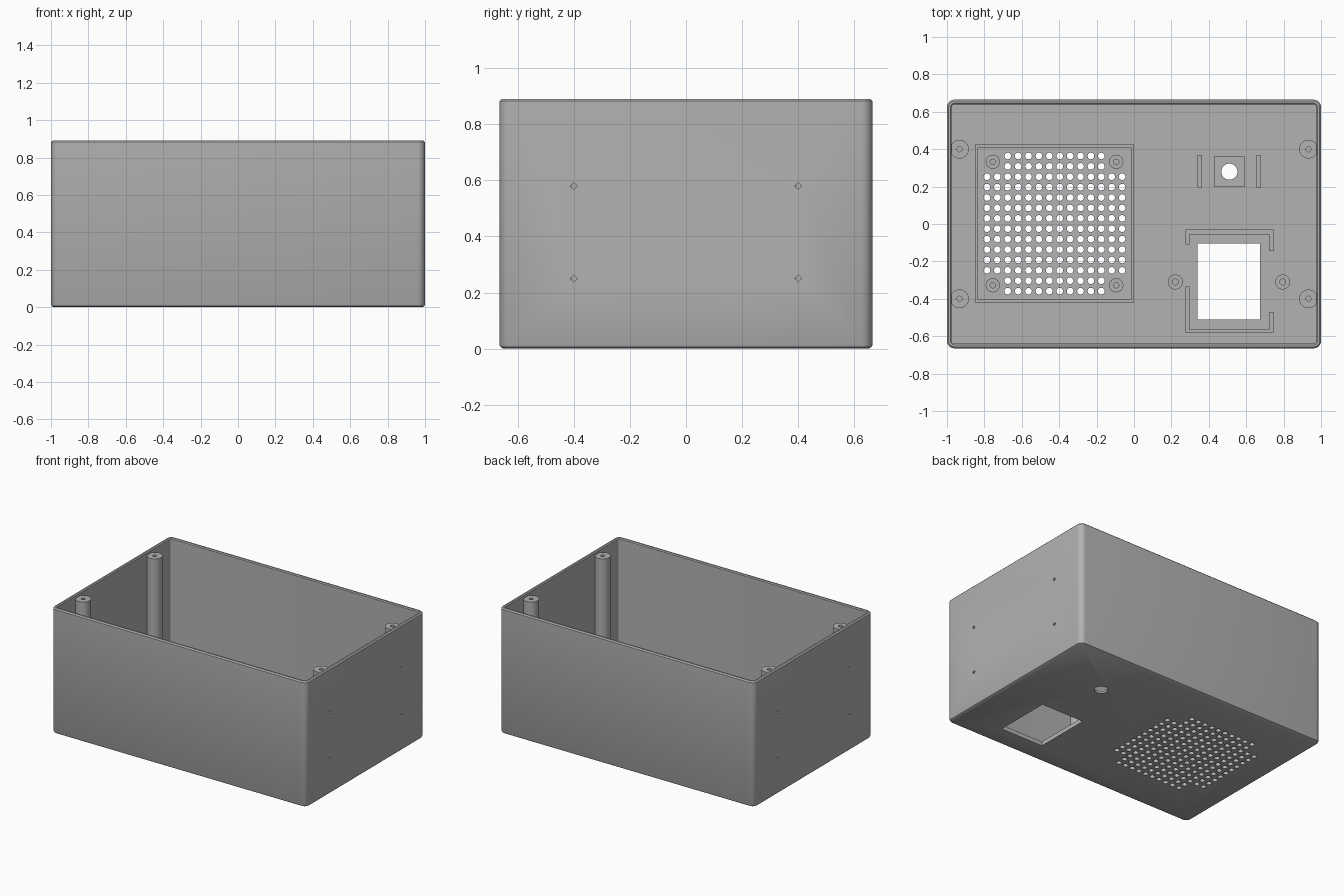
import bpy, bmesh, math
from mathutils import Matrix

if "Cube" in bpy.data.objects:
    bpy.data.objects.remove(bpy.data.objects["Cube"], do_unlink=True)

grey = bpy.data.materials.new("plain grey")
grey.use_nodes = True
grey.diffuse_color = (0.45, 0.45, 0.45, 1)
grey.node_tree.nodes["Principled BSDF"].inputs["Base Color"].default_value = (0.45, 0.45, 0.45, 1)

HALF_X, HALF_Y, HEIGHT = 1.0, 0.665, 0.89
WALL, FLOOR, CORNER = 0.025, 0.03, 0.04
FAN_X, FAN_Y = -0.425, 0.0025


def finish(name, bm, smooth=True):
    bmesh.ops.recalc_face_normals(bm, faces=bm.faces)
    mesh = bpy.data.meshes.new(name)
    bm.to_mesh(mesh)
    bm.free()
    mesh.materials.append(grey)
    ob = bpy.data.objects.new(name, mesh)
    bpy.context.collection.objects.link(ob)
    if smooth:
        bpy.ops.object.select_all(action='DESELECT')
        ob.select_set(True)
        bpy.context.view_layer.objects.active = ob
        bpy.ops.object.shade_smooth_by_angle(angle=math.radians(30))
    return ob


def add_box(bm, x0, x1, y0, y1, z0, z1):
    m = Matrix.Translation(((x0 + x1) / 2, (y0 + y1) / 2, (z0 + z1) / 2))
    bmesh.ops.create_cube(bm, size=1, matrix=m @ Matrix.Diagonal((x1 - x0, y1 - y0, z1 - z0, 1)))


def add_rod(bm, x, y, z, radius, depth, sides, turn=None):
    m = Matrix.Translation((x, y, z)) @ (turn or Matrix())
    bmesh.ops.create_cone(bm, cap_ends=True, segments=sides, radius1=radius,
                          radius2=radius, depth=depth, matrix=m)


def cut(ob, cutter):
    mod = ob.modifiers.new("holes", 'BOOLEAN')
    mod.object = cutter
    mod.operation = 'DIFFERENCE'
    mod.solver = 'EXACT'
    cutter.hide_render = True
    cutter.hide_viewport = True
    cutter.hide_set(True)


def rounded_loop(bm, inset, z):
    r = max(CORNER - inset, 0.015)
    verts = []
    for k, (sx, sy) in enumerate([(1, 1), (-1, 1), (-1, -1), (1, -1)]):
        cx, cy = sx * (HALF_X - inset - r), sy * (HALF_Y - inset - r)
        for i in range(7):
            a = math.pi / 2 * (k + i / 6)
            verts.append(bm.verts.new((cx + r * math.cos(a), cy + r * math.sin(a), z)))
    return verts


def tube(name, x, y, radius, bore, top):
    # Round post with a screw bore down to the floor
    bm = bmesh.new()
    n, rings = 24, []
    for r, z in [(radius, FLOOR - 0.01), (radius, top), (bore, top), (bore, FLOOR + 0.005)]:
        rings.append([bm.verts.new((x + r * math.cos(math.tau * i / n),
                                    y + r * math.sin(math.tau * i / n), z)) for i in range(n)])
    for a, b in zip(rings, rings[1:]):
        for i in range(n):
            bm.faces.new((a[i], a[(i + 1) % n], b[(i + 1) % n], b[i]))
    bm.faces.new(rings[0])
    bm.faces.new(rings[-1])
    return finish(name, bm)


# Open box with rounded corners, bevelled base and softened rim
bm = bmesh.new()
profile = [(0.015, 0), (0.004, 0.006), (0, 0.015), (0, HEIGHT - 0.008), (0.008, HEIGHT),
           (WALL - 0.006, HEIGHT), (WALL, HEIGHT - 0.006), (WALL, FLOOR)]
loops = [rounded_loop(bm, *p) for p in profile]
for a, b in zip(loops, loops[1:]):
    for i in range(len(a)):
        j = (i + 1) % len(a)
        bm.faces.new((a[i], a[j], b[j], b[i]))
bm.faces.new(loops[0])
bm.faces.new(loops[-1])
case = finish("case_shell", bm)

# Floor openings: fan grille, window and round button hole
bm = bmesh.new()
for i in range(14):
    for j in range(14):
        if not (i in (0, 1, 12, 13) and j in (0, 1, 12, 13)):
            add_rod(bm, FAN_X + (i - 6.5) * 0.0556, FAN_Y + (j - 6.5) * 0.0556, 0, 0.018, 0.2, 12)
add_box(bm, 0.34, 0.675, -0.51, -0.105, -0.1, 0.1)
add_rod(bm, 0.51, 0.28, 0, 0.043, 0.2, 32)
cut(case, finish("floor_cutter", bm, False))

# Thinned square around the button hole
bm = bmesh.new()
add_box(bm, 0.43, 0.59, 0.2, 0.36, 0.015, 0.1)
cut(case, finish("button_recess_cutter", bm, False))

# Four-sided screw holes in both end walls
bm = bmesh.new()
for side in (-1, 1):
    for y in (-0.4, 0.4):
        for z in (0.25, 0.58):
            add_rod(bm, side * 0.985, y, z, 0.0125, 0.11, 4, Matrix.Rotation(math.pi / 2, 4, 'Y'))
side_cutter = finish("side_hole_cutter", bm, False)
cut(case, side_cutter)

# Tall lid posts beside the end walls
for sx, end in ((-1, "right"), (1, "left")):
    for sy, face in ((-1, "front"), (1, "back")):
        post = tube(f"lid_post_{face}_{end}", sx * 0.933, sy * 0.4, 0.05, 0.014, 0.867)
        cut(post, side_cutter)
        tube(f"fan_post_{face}_{end}", FAN_X + sx * 0.33, FAN_Y + sy * 0.33, 0.038, 0.014, 0.09)
    tube(f"socket_post_{end}", 0.508 + sx * 0.287, -0.31, 0.04, 0.016, 0.2)

# Raised rim around the fan
bm = bmesh.new()
low, high = FLOOR - 0.005, 0.06
add_box(bm, -0.85, -0.833, -0.42, 0.425, low, high)
add_box(bm, -0.017, 0.0, -0.42, 0.425, low, high)
add_box(bm, -0.833, -0.017, 0.408, 0.425, low, high)
add_box(bm, -0.833, -0.017, -0.42, -0.403, low, high)
finish("fan_rim", bm, False)

# Locating brackets around the window
bm = bmesh.new()
add_box(bm, 0.275, 0.745, -0.055, -0.03, low, high)
add_box(bm, 0.275, 0.297, -0.11, -0.055, low, high)
add_box(bm, 0.723, 0.745, -0.145, -0.055, low, high)
finish("window_bracket_back", bm, False)
bm = bmesh.new()
add_box(bm, 0.275, 0.745, -0.58, -0.563, low, high)
add_box(bm, 0.275, 0.297, -0.563, -0.335, low, high)
add_box(bm, 0.723, 0.745, -0.563, -0.47, low, high)
finish("window_bracket_front", bm, False)

# Ribs either side of the button
for name, x in (("button_rib_right", 0.34), ("button_rib_left", 0.655)):
    bm = bmesh.new()
    add_box(bm, x, x + 0.024, 0.195, 0.37, low, 0.1)
    finish(name, bm, False)
